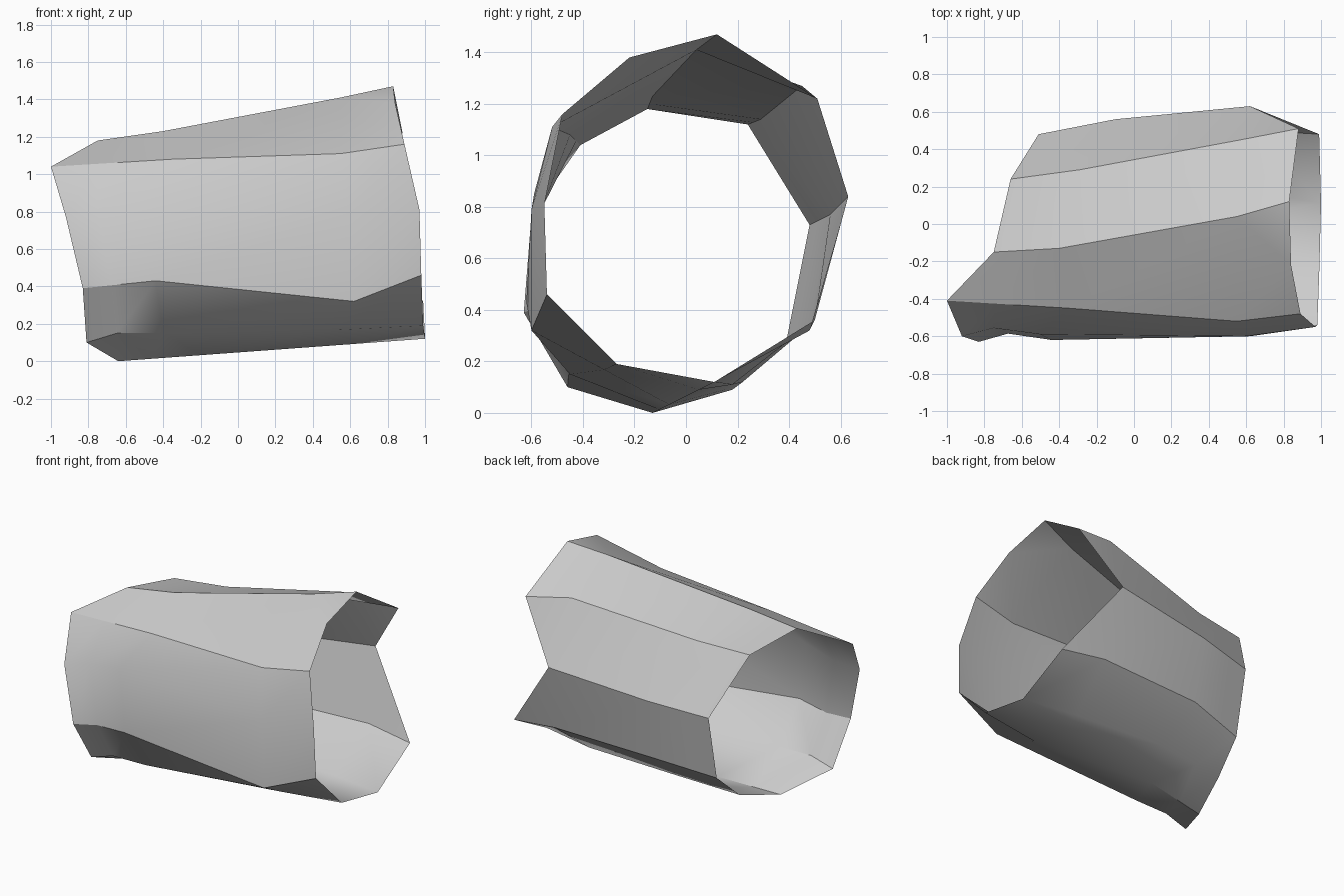
import bpy
import bmesh
import math
from mathutils import Vector

default_cube = bpy.data.objects.get("Cube")
if default_cube:
    bpy.data.objects.remove(default_cube, do_unlink=True)

# One plain grey for the whole shell
grey = bpy.data.materials.new("plain_grey")
grey.use_nodes = True
grey.diffuse_color = (0.6, 0.6, 0.6, 1)
grey.node_tree.nodes["Principled BSDF"].inputs["Base Color"].default_value = grey.diffuse_color

# The two open rims, each running from the top over the back and round underneath
right_rim = [
    (-.75, -.15, 1.18), (-.66, .24, 1.12), (-.51, .48, .73), (-.51, .39, .28),
    (-.54, .18, .09), (-.64, -.13, 0), (-.81, -.46, .1), (-.83, -.63, .39),
    (-.92, -.6, .77), (-1, -.41, 1.04),
]
left_rim = [
    (.83, .12, 1.47), (.88, .51, 1.22), (.62, .63, .84), (.99, .48, .32),
    (1, .11, .12), (.99, -.27, .19), (.98, -.54, .46), (.97, -.55, .81),
    (.89, -.48, 1.16), (.84, -.22, 1.38),
]

# Where each lengthwise crease bends: first towards the right rim, then the left.
# A crease without an entry runs straight.
first_bend = {
    0: (-.4, -.13, 1.23), 1: (-.29, .29, 1.14), 2: (-.1, .56, .77),
    3: (-.1, .48, .34), 4: (-.04, .22, .12), 6: (-.4, -.45, .15),
    7: (-.44, -.62, .43), 8: (-.5, -.59, .85), 9: (-.35, -.45, 1.08),
}
second_bend = {
    0: (.55, .04, 1.41), 1: (.57, .45, 1.27), 2: left_rim[2],
    3: (.66, .5, .36), 4: (.62, .18, .11), 7: (.62, -.6, .32),
    8: (.6, -.6, .79), 9: (.55, -.52, 1.11),
}
# Shallow dents just inside the right rim
dents = {6: (0, 0, .03), 7: (0, .04, 0), 8: (0, .04, 0)}


def make_rail(start, end):
    """Points along one crease, from the right rim to the left rim."""
    a, d = Vector(right_rim[start]), Vector(left_rim[end])
    b = Vector(first_bend.get(start, a.lerp(d, .27)))
    c = Vector(second_bend.get(start, a.lerp(d, .75)))
    dent = a.lerp(b, .4) + Vector(dents.get(start, (0, 0, 0)))
    return [a, dent, b, c, d]


# The creases skip one step underneath and fan out at the top
count = len(right_rim)
rails = [make_rail(i, i if i < 5 else i - 1) for i in range(count)]
rails.append(make_rail(0, count - 1))

# Skin neighbouring creases with faces, then weld the shared points
bm = bmesh.new()
grid = [[bm.verts.new(p) for p in rail] for rail in rails]
strips = list(zip(grid, grid[1:]))
strips.append((grid[-1], grid[0]))
for rail, following in strips:
    for k in range(len(rail) - 1):
        bm.faces.new((rail[k], rail[k + 1], following[k + 1], following[k]))
bmesh.ops.remove_doubles(bm, verts=bm.verts, dist=0.001)
bmesh.ops.dissolve_degenerate(bm, edges=bm.edges, dist=0.001)
bmesh.ops.recalc_face_normals(bm, faces=bm.faces)

mesh = bpy.data.meshes.new("tube_shell")
bm.to_mesh(mesh)
bm.free()
mesh.materials.append(grey)
tube_shell = bpy.data.objects.new("tube_shell", mesh)
bpy.context.collection.objects.link(tube_shell)

# Soft shading on the front, crisp creases elsewhere
bpy.ops.object.select_all(action="DESELECT")
tube_shell.select_set(True)
bpy.context.view_layer.objects.active = tube_shell
bpy.ops.object.shade_smooth_by_angle(angle=math.radians(32))
